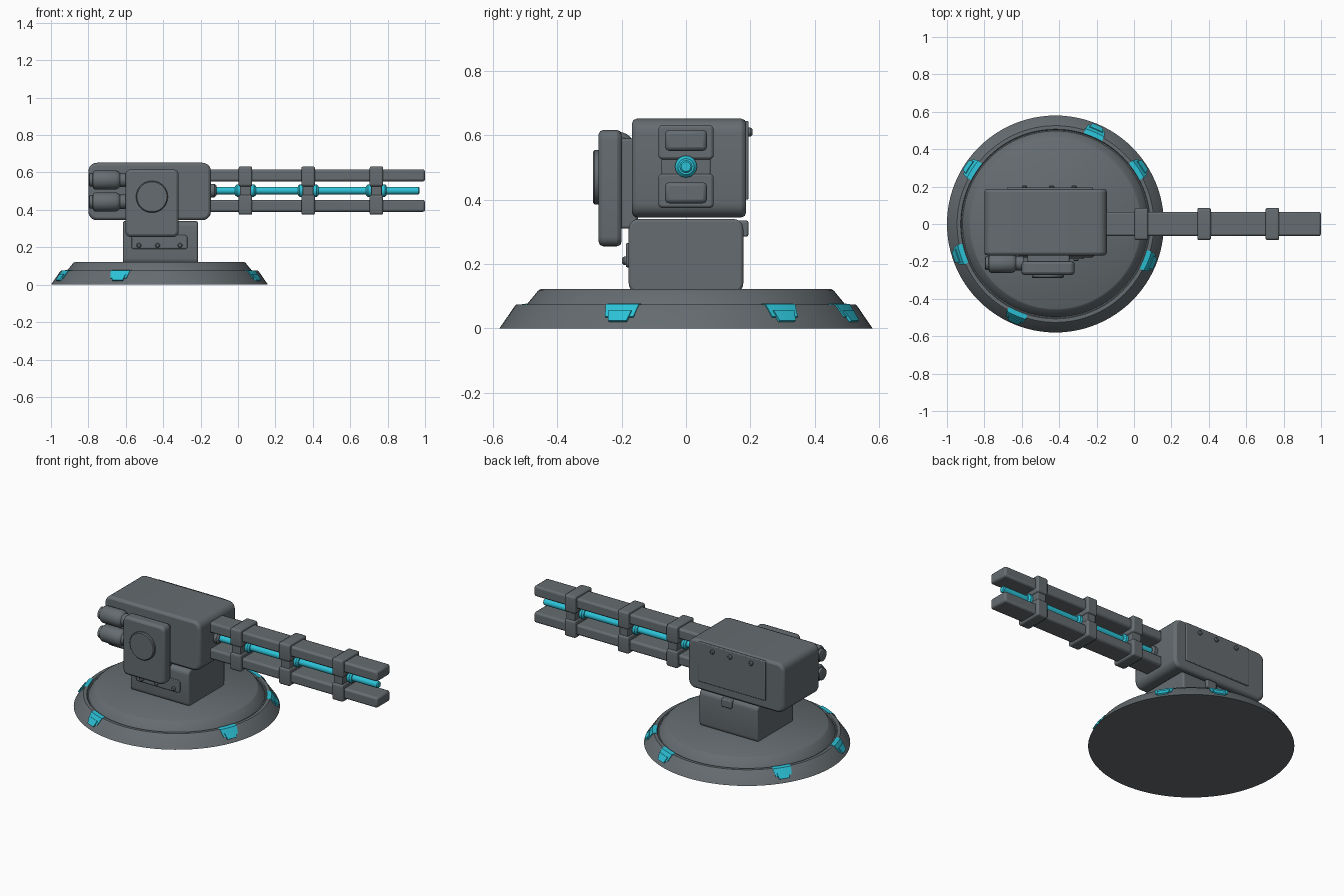
import bpy, bmesh, math
from mathutils import Vector, Matrix

if "Cube" in bpy.data.objects:
    bpy.data.objects.remove(bpy.data.objects["Cube"])


def material(name, rgb):
    m = bpy.data.materials.new(name)
    m.diffuse_color = (*rgb, 1)
    m.use_nodes = True
    m.node_tree.nodes["Principled BSDF"].inputs["Base Color"].default_value = m.diffuse_color
    return m


GREY = material("gunmetal grey", (0.13, 0.15, 0.162))
CYAN = material("glowing cyan", (0.025, 0.54, 0.68))


def finish(name, bm, mat, bevel=0.0, segments=2):
    bmesh.ops.recalc_face_normals(bm, faces=bm.faces)
    me = bpy.data.meshes.new(name)
    bm.to_mesh(me)
    bm.free()
    ob = bpy.data.objects.new(name, me)
    bpy.context.collection.objects.link(ob)
    me.materials.append(mat)
    if bevel:
        mod = ob.modifiers.new("soft edges", 'BEVEL')
        mod.width, mod.segments, mod.limit_method = bevel, segments, 'ANGLE'
    bpy.ops.object.select_all(action='DESELECT')
    ob.select_set(True)
    bpy.context.view_layer.objects.active = ob
    bpy.ops.object.shade_smooth_by_angle(angle=math.radians(35))
    return ob


def box(name, x, y, z, mat=GREY, bevel=0.008, axis=None, radius=0.0):
    """Box from ranges; edges along the given axis may be rounded more strongly."""
    bm = bmesh.new()
    bmesh.ops.create_cube(bm, size=1)
    for v in bm.verts:
        v.co = [(r[0] + r[1]) / 2 + c * (r[1] - r[0]) for r, c in zip((x, y, z), v.co)]
    if axis is not None:
        edges = []
        for e in bm.edges:
            d = (e.verts[0].co - e.verts[1].co).normalized()
            if abs(d[axis]) > 0.9:
                edges.append(e)
        bmesh.ops.bevel(bm, geom=edges, offset=radius, segments=5, profile=0.5, affect='EDGES')
    return finish(name, bm, mat, bevel)


def lathe(name, profile, origin, direction, mat=GREY, sides=32):
    """Spin (radius, height) points round an axis through origin."""
    bm = bmesh.new()
    rot = Vector((0, 0, 1)).rotation_difference(Vector(direction)).to_matrix().to_4x4()
    rings = []
    for r, h in profile:
        n = [(r * math.cos(2 * math.pi * i / sides), r * math.sin(2 * math.pi * i / sides), h)
             for i in range(sides)]
        rings.append([bm.verts.new(p) for p in n])
    for a, b in zip(rings, rings[1:]):
        for i in range(sides):
            j = (i + 1) % sides
            bm.faces.new((a[i], a[j], b[j], b[i]))
    bm.faces.new(rings[0])
    bm.faces.new(rings[-1])
    bm.transform(Matrix.Translation(origin) @ rot)
    return finish(name, bm, mat)


def bolt(name, pos, direction, r=0.013):
    lathe(name, [(r, -0.01), (r, 0.006), (r * 0.6, 0.012)], pos, direction, sides=12)


# Round stepped base
CX = -0.42
lathe("base_disc", [(0.58, 0), (0.532, 0.07), (0.526, 0.075), (0.507, 0.075), (0.503, 0.069),
                    (0.497, 0.069), (0.492, 0.078), (0.46, 0.117), (0.452, 0.122)],
      (CX, 0, 0), (0, 0, 1), sides=96)


# Six lights wrapped over the sloping rim, each with a smaller raised lens
def rim_light(name, angle, top, low, z0, z1, lift, lip):
    bm = bmesh.new()
    n = 6
    cols = []
    for i in range(n + 1):
        t = 2 * i / n - 1
        col = []
        for z, half in ((z0, low), (z1, top)):
            r = 0.58 - z * 0.685
            a = angle + t * half / r
            for off in (-0.01, lift):
                rr = r + off
                col.append(bm.verts.new((CX + rr * math.cos(a), rr * math.sin(a), z + off * 0.6)))
        if lip:
            a = angle + t * top / 0.53
            for z in (0.078, 0.068):
                col.append(bm.verts.new((CX + 0.508 * math.cos(a), 0.508 * math.sin(a), z)))
            order = [0, 1, 3, 4, 5, 2]
        else:
            order = [0, 1, 3, 2]
        cols.append([col[k] for k in order])
    m = len(cols[0])
    for a, b in zip(cols, cols[1:]):
        for k in range(m):
            bm.faces.new((a[k], a[(k + 1) % m], b[(k + 1) % m], b[k]))
    bm.faces.new(cols[0])
    bm.faces.new(cols[-1])
    finish(name, bm, CYAN)


for k, deg in enumerate((66.7, 33.5, 146.6, 198, 246.8, -21.9)):
    a = math.radians(deg)
    rim_light(f"rim_light_{k}", a, 0.055, 0.047, 0.034, 0.073, 0.004, True)
    rim_light(f"rim_light_lens_{k}", a, 0.038, 0.03, 0.02, 0.052, 0.008, False)

# Pedestal with front plate, bolts and rear clip
box("pedestal", (-0.615, -0.215), (-0.178, 0.178), (0.11, 0.34), axis=0, radius=0.03)
box("pedestal_front_plate", (-0.57, -0.27), (-0.187, -0.15), (0.19, 0.265), axis=1, radius=0.015,
    bevel=0.004)
for k, x in enumerate((-0.53, -0.43, -0.31)):
    bolt(f"pedestal_bolt_{k}", (x, -0.187, 0.21), (0, -1, 0))
box("pedestal_rear_clip", (-0.445, -0.375), (0.15, 0.194), (0.285, 0.335), bevel=0.006)

# Main housing with rear access panel
box("housing", (-0.80, -0.145), (-0.168, 0.187), (0.345, 0.652), axis=1, radius=0.045, bevel=0.015)
box("housing_rear_panel", (-0.68, -0.22), (0.15, 0.195), (0.40, 0.645), bevel=0.005)
for k, x in enumerate((-0.585, -0.44, -0.32)):
    bolt(f"housing_bolt_{k}", (x, 0.195, 0.61), (0, 1, 0), 0.014)

# Side drive unit with round cover
box("side_bracket", (-0.57, -0.345), (-0.21, -0.15), (0.31, 0.59))
box("side_unit", (-0.602, -0.317), (-0.272, -0.2), (0.255, 0.617), axis=1, radius=0.03, bevel=0.015)
lathe("side_round_cover", [(0.085, 0), (0.085, 0.022), (0.08, 0.027)], (-0.46, -0.262, 0.47),
      (0, -1, 0), sides=40)

# Twin canisters beside the housing
for k, z in enumerate((0.56, 0.443)):
    lathe(f"canister_{k}", [(0.026, 0), (0.036, 0.004), (0.036, 0.02), (0.044, 0.022), (0.051, 0.032),
                            (0.051, 0.145), (0.044, 0.16), (0.038, 0.165), (0.038, 0.205)],
          (-0.797, -0.21, z), (1, 0, 0), sides=24)

# Barrel rails, upper and lower
MID = 0.503
for name, z in (("upper_rail", (0.552, 0.617)), ("lower_rail", (0.389, 0.454))):
    box(name, (-0.2, 1.0), (-0.065, 0.065), z, bevel=0.012)

# Glowing rod between the rails
lathe("energy_rod", [(0.02, 0), (0.02, 1.155), (0.015, 1.16)], (-0.19, 0, MID), (1, 0, 0), CYAN, 20)
lathe("rod_root_collar", [(0.036, 0), (0.036, 0.03), (0.025, 0.04)], (-0.155, 0, MID), (1, 0, 0), GREY, 20)

# Clamps holding rails and rod
for k, x in enumerate((0.04, 0.375, 0.74)):
    for part, z in (("upper", (0.525, 0.632)), ("lower", (0.374, 0.481))):
        box(f"clamp_{part}_{k}", (x - 0.036, x + 0.036), (-0.086, 0.086), z, axis=0, radius=0.014)
    box(f"clamp_web_{k}", (x - 0.029, x + 0.029), (-0.076, 0.076), (0.46, 0.545), bevel=0.004)
    lathe(f"clamp_collar_{k}", [(0.025, -0.055), (0.034, -0.045), (0.034, 0.045), (0.025, 0.055)],
          (x, 0, MID), (1, 0, 0), CYAN, 20)
